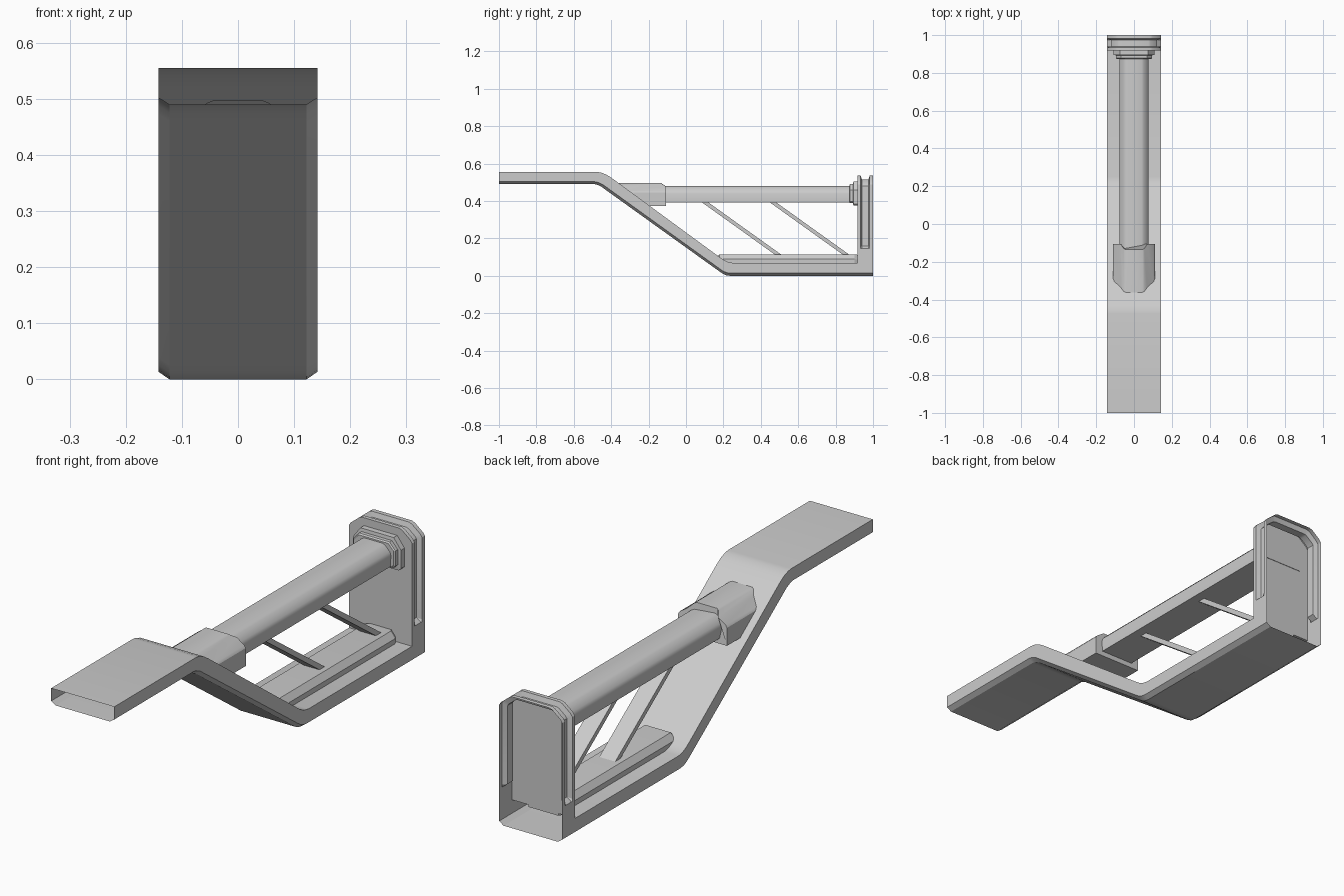
import bpy, bmesh, math

if "Cube" in bpy.data.objects:
    bpy.data.objects.remove(bpy.data.objects["Cube"])


def loft(name, rings, caps=True, closed=True, skip=()):
    """Skin a list of equal-length point rings; skip holds (ring, edge) gaps."""
    bm = bmesh.new()
    vs = [[bm.verts.new(p) for p in r] for r in rings]
    n = len(rings[0])
    for i in range(len(rings) - 1):
        for j in range(n if closed else n - 1):
            if (i, j) not in skip:
                k = (j + 1) % n
                bm.faces.new((vs[i][j], vs[i][k], vs[i + 1][k], vs[i + 1][j]))
    if caps:
        bm.faces.new(vs[0][::-1])
        bm.faces.new(vs[-1])
    bmesh.ops.recalc_face_normals(bm, faces=bm.faces)
    me = bpy.data.meshes.new(name)
    bm.to_mesh(me)
    bm.free()
    ob = bpy.data.objects.new(name, me)
    bpy.context.collection.objects.link(ob)
    bpy.context.view_layer.objects.active = ob
    ob.select_set(True)
    bpy.ops.object.shade_smooth_by_angle(angle=math.radians(25))
    ob.select_set(False)
    return ob


def mirror(half):
    """Half outline (x, z), bottom to top, to a full outline."""
    return half + [(-x, z) for x, z in reversed(half)]


def slope_y(z):
    """Where the sloped rail's top surface has height z (just inside it)."""
    return -0.396 - (z - 0.524) / 0.732 - 0.015


# Bent rail: open at both ends, bottom edges chamfered
W = 0.142
top = [(-1, .555), (-.475, .555), (-.455, .552), (-.425, .541), (-.396, .522),
       (.185, .096), (.205, .083), (.225, .074), (.25, .069), (.918, .069), (1, .069)]
bottom = [(-1, .49), (-.49, .49), (-.475, .487), (-.45, .475), (-.43, .460),
          (.175, .026), (.195, .012), (.215, .003), (.235, 0), (.918, 0), (1, 0)]
rings = []
for (ty, tz), (by, bz) in zip(top, bottom):
    my, mz = by + (ty - by) * .2, bz + (tz - bz) * .2
    half = [(W - .02, by, bz), (W, my, mz), (W, ty, tz)]
    rings.append(half + [(-x, y, z) for x, y, z in reversed(half)])
loft("bent_rail", rings, caps=False, skip={(len(top) - 2, 2)})

# End plate: shell open at the back, with a groove round the sides and top
outer = mirror([(W, .069), (W, .145), (W, .155), (W, .488), (W - .008, .5),
                (W - .045, .53), (W - .058, .535)])
inner = mirror([(W, .069), (W, .145), (W - .02, .16), (W - .02, .48), (W - .027, .489),
                (W - .055, .511), (W - .065, .515)])
steps = [(.918, outer), (.934, outer), (.941, inner), (.975, inner), (.982, outer), (1, outer)]
plate = loft("end_plate", [[(x, y, z) for x, z in o] for y, o in steps],
             caps=False, closed=False)
bm = bmesh.new()
bm.from_mesh(plate.data)
bm.verts.ensure_lookup_table()
bm.faces.new([bm.verts[i] for i in range(len(outer))])
bmesh.ops.recalc_face_normals(bm, faces=bm.faces)
bm.to_mesh(plate.data)
bm.free()

# Main tube with softened upper edges
tube = mirror([(.076, .393), (.078, .44), (.073, .453), (.052, .474), (.04, .479)])
loft("main_tube", [[(x, y, z) for x, z in tube] for y in (-.2, .9)])

# Sleeve joining the tube to the slope, its end cut back at the top
sleeve = mirror([(.11, .372), (.11, .445), (.104, .455), (.07, .478), (.055, .493), (.045, .497)])
ends = {.493: -.13, .497: -.135}
loft("sleeve", [[(x, slope_y(z), z) for x, z in sleeve],
                [(x, ends.get(z, -.107), z) for x, z in sleeve]])

# Stepped collar against the end plate
def collar(d):
    return mirror([(.098 - d, .375 + d), (.108 - d, .385 + d), (.108 - d, .46),
                   (.075 - d / 2, .503 - d)])


loft("collar", [[(x, y, z) for x, z in collar(d)]
                for y, d in ((.873, .018), (.878, .013), (.893, .013), (.895, 0), (.92, 0))])

# Raised pad on the lower rail
rings = []
for y, s, h in ((.16, .068, .1), (.18, .078, .115), (.90, .078, .115), (.918, .068, .112)):
    pad = mirror([(s, .06), (s, h - .025), (s - .02, h)])
    rings.append([(x, y, z) for x, z in pad])
loft("lower_pad", rings)

# Two slanted slats
for i, y in enumerate((.082, .445)):
    rings = []
    for dy, z in ((-.01, .402), (.405, .105)):
        rings.append([(.036, y + dy, z), (.036, y + dy + .034, z),
                      (-.036, y + dy + .034, z), (-.036, y + dy, z)])
    loft(f"slat_{i + 1}", rings)
